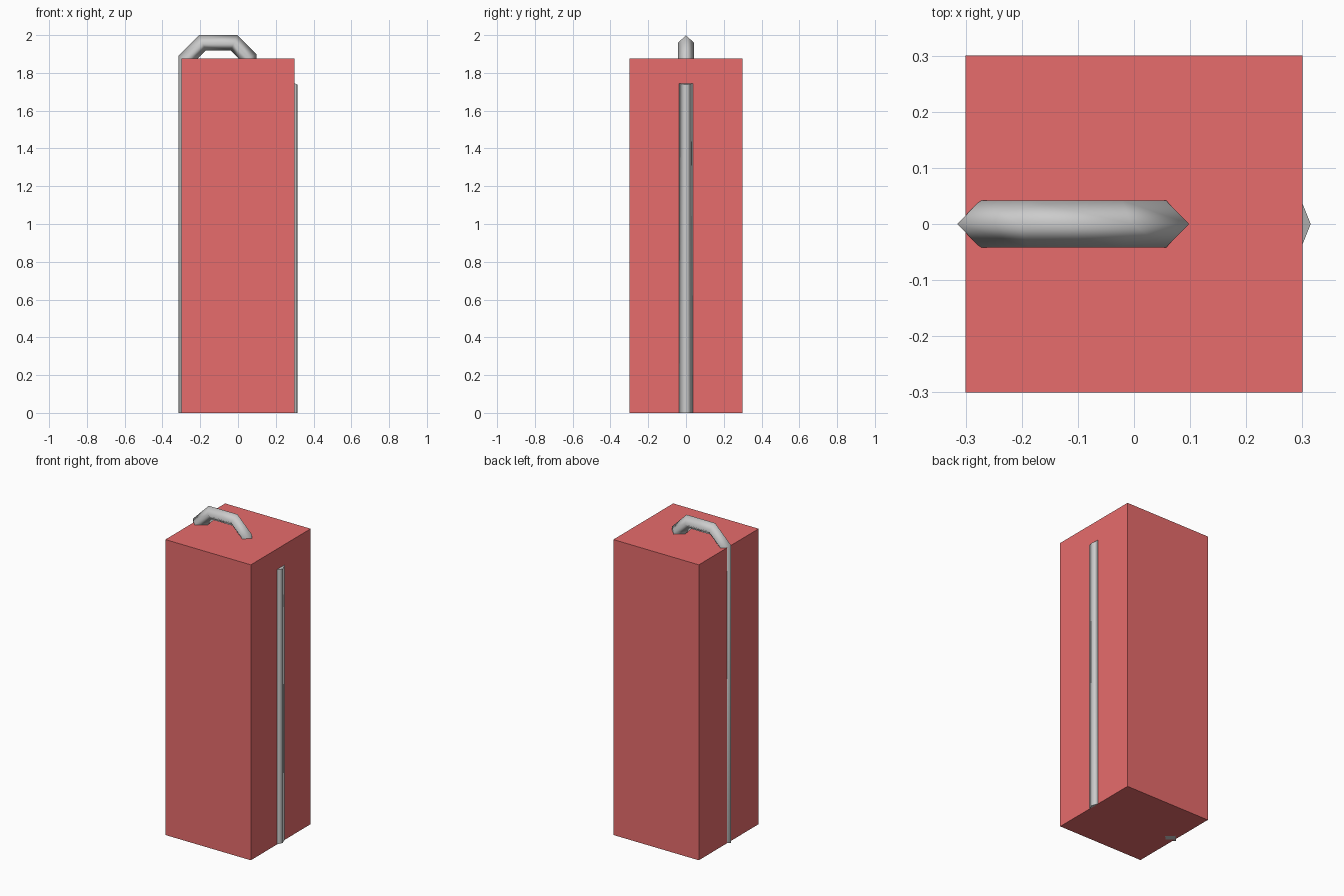
import bpy, bmesh
from mathutils import Vector

if "Cube" in bpy.data.objects:
    bpy.data.objects.remove(bpy.data.objects["Cube"])


def finish(bm, name, smooth=False):
    bmesh.ops.recalc_face_normals(bm, faces=bm.faces)
    for f in bm.faces:
        f.smooth = smooth and len(f.verts) == 4 and f.calc_area() > 0.004
    me = bpy.data.meshes.new(name)
    bm.to_mesh(me)
    bm.free()
    ob = bpy.data.objects.new(name, me)
    bpy.context.collection.objects.link(ob)
    return ob


def diamond_pipe(name, path, rx, ry, end_slant=0.0):
    """Four-sided pipe along an (x, z) path with mitred corners."""
    pts = [Vector(p) for p in path]
    dirs = [(b - a).normalized() for a, b in zip(pts, pts[1:])]
    bm = bmesh.new()
    rings = []
    for i, p in enumerate(pts):
        d0, d1 = dirs[max(i - 1, 0)], dirs[min(i, len(dirs) - 1)]
        n0, n1 = Vector((d0.y, -d0.x)), Vector((d1.y, -d1.x))
        m = (n0 + n1).normalized()
        m *= rx / m.dot(n0)
        drop = Vector((0, -end_slant)) if i == len(pts) - 1 else Vector((0, 0))
        a, b = p + m + drop, p - m - drop
        rings.append([bm.verts.new(c) for c in (
            (a.x, 0, a.y), (p.x, ry, p.y), (b.x, 0, b.y), (p.x, -ry, p.y))])
    for r, s in zip(rings, rings[1:]):
        for k in range(4):
            j = (k + 1) % 4
            bm.faces.new((r[k], r[j], s[j], s[k]))
    bm.faces.new(rings[0])
    bm.faces.new(rings[-1])
    return finish(bm, name, True)


# Main square column
H = 1.875
bm = bmesh.new()
bmesh.ops.create_cube(bm, size=1)
for v in bm.verts:
    v.co = (v.co.x * 0.6, v.co.y * 0.6, (v.co.z + 0.5) * H)
column = finish(bm, "column")
red = bpy.data.materials.new("red")
red.diffuse_color = (0.8, 0.15, 0.15, 1)
red.use_nodes = True
red.node_tree.nodes["Principled BSDF"].inputs["Base Color"].default_value = red.diffuse_color
column.data.materials.append(red)

# Pipe rising up the left side and looping into the top
diamond_pipe("looped_pipe", [(-0.274, 0), (-0.274, 1.873), (-0.188, 1.959),
                             (-0.021, 1.959), (0.057, 1.881), (0.057, 1.78)],
             0.041, 0.042)

# Shallow pipe strip on the right side
diamond_pipe("side_pipe", [(0.3, 0), (0.3, 1.745)], 0.015, 0.037, 0.008)
